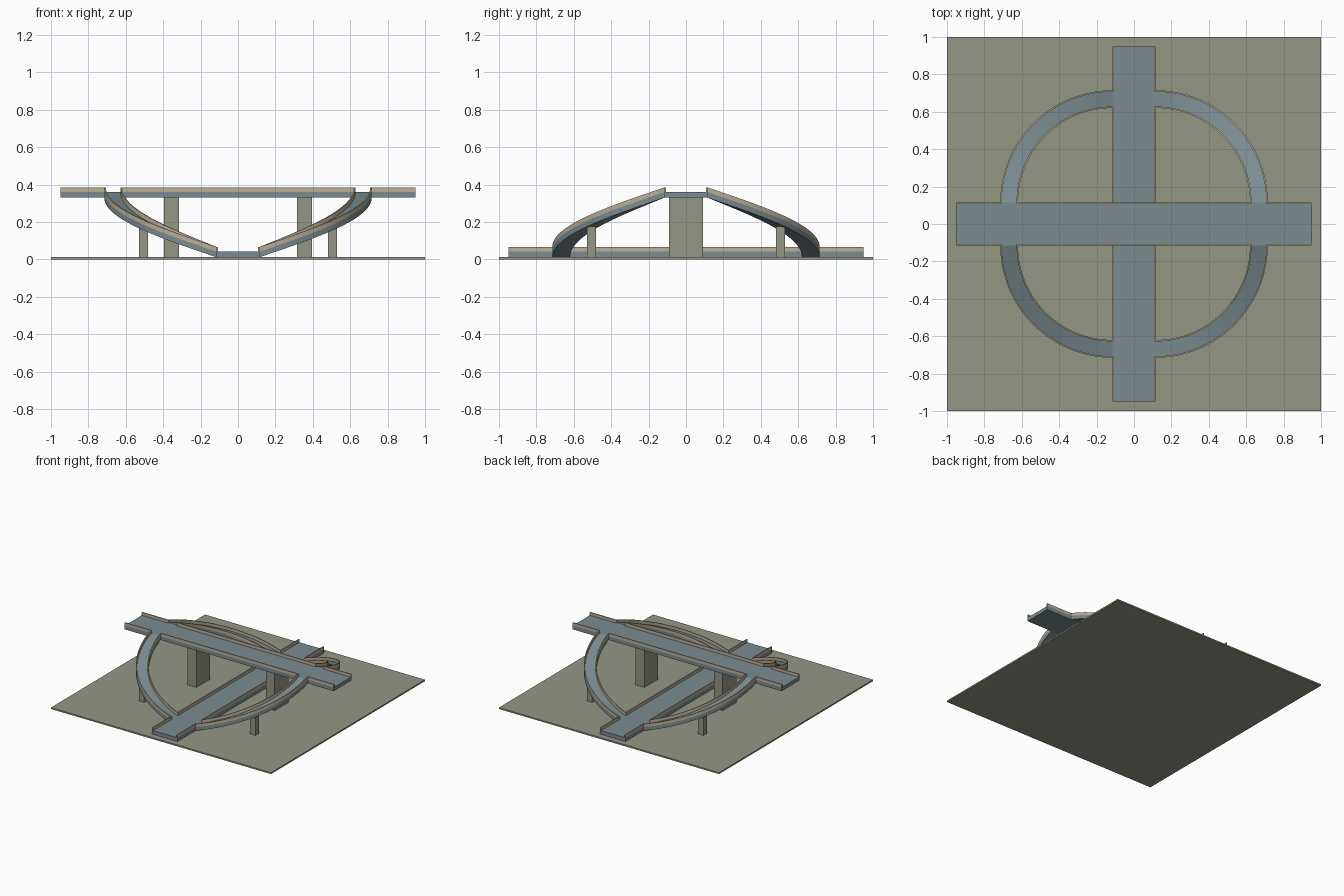
import bpy
import math

if "Cube" in bpy.data.objects:
    bpy.data.objects.remove(bpy.data.objects["Cube"])


def material(name, r, g, b):
    """Flat colour given as 0-255 display values."""
    m = bpy.data.materials.new(name)
    m.diffuse_color = [(c / 255) ** 2.2 for c in (r, g, b)] + [1]
    m.use_nodes = True
    m.node_tree.nodes["Principled BSDF"].inputs["Base Color"].default_value = m.diffuse_color
    return m


CONCRETE = material("olive concrete", 146, 149, 131)
ASPHALT = material("blue grey asphalt", 122, 139, 143)
PARAPET = material("tan parapet", 186, 173, 151)

GROUND = 0.012     # top of the ground slab
UPPER = 0.33       # underside of the upper deck
DECK = 0.03        # deck thickness
RAIL = 0.025       # parapet height above the deck
WALL = 0.008       # parapet thickness
HALF = 0.115       # half width of the main roads
LENGTH = 0.95      # half length of the main roads
R_IN, R_OUT = 0.505, 0.60   # ramp radii about the corner of the crossing
STEPS = 32


def mesh_object(name, verts, faces, mat):
    me = bpy.data.meshes.new(name)
    me.from_pydata(verts, [], faces)
    me.materials.append(mat)
    ob = bpy.data.objects.new(name, me)
    bpy.context.collection.objects.link(ob)
    return ob


def sweep(name, sections, mat):
    """Join four-point sections into a closed solid."""
    verts = [p for s in sections for p in s]
    faces = [(3, 2, 1, 0)]
    for i in range(len(sections) - 1):
        a = 4 * i
        for k in range(4):
            n = (k + 1) % 4
            faces.append((a + k, a + n, a + 4 + n, a + 4 + k))
    e = len(verts) - 4
    faces.append((e, e + 1, e + 2, e + 3))
    return mesh_object(name, verts, faces, mat)


def box(name, x0, x1, y0, y1, z0, z1, mat):
    def ring(x):
        return [(x, y0, z0), (x, y1, z0), (x, y1, z1), (x, y0, z1)]
    return sweep(name, [ring(x0), ring(x1)], mat)


def road(name, z, along_y):
    """Straight deck with parapets left open at the ramp mouths."""
    def part(label, u0, u1, v0, v1, z0, z1, mat):
        if along_y:
            box(label, v0, v1, u0, u1, z0, z1, mat)
        else:
            box(label, u0, u1, v0, v1, z0, z1, mat)

    part(name + "_deck", -LENGTH, LENGTH, -HALF, HALF, z, z + DECK, ASPHALT)
    mouth_in, mouth_out = HALF + R_IN + WALL, HALF + R_OUT - WALL
    spans = [(-LENGTH, -mouth_out), (-mouth_in, mouth_in), (mouth_out, LENGTH)]
    for v0, v1 in ((-HALF, -HALF + WALL), (HALF - WALL, HALF)):
        for u0, u1 in spans:
            part(name + "_parapet", u0, u1, v0, v1, z + DECK, z + DECK + RAIL, PARAPET)


def ramp_strip(name, sx, sy, r0, r1, h0, h1, mat):
    """Quarter arc falling evenly from the upper road to the lower road."""
    sections = []
    for i in range(STEPS + 1):
        t = i / STEPS
        c, s = math.cos(t * math.pi / 2), math.sin(t * math.pi / 2)
        z = UPPER + (GROUND - UPPER) * t
        ring = [(sx * (HALF + r * c), sy * (HALF + r * s), z + h)
                for r, h in ((r0, h0), (r0, h1), (r1, h1), (r1, h0))]
        # keep faces outward in the mirrored quadrants
        sections.append(ring if sx * sy > 0 else ring[::-1])
    sweep(name, sections, mat)


# Ground slab and the two crossing roads
box("ground", -1, 1, -1, 1, 0, GROUND, CONCRETE)
road("lower_road", GROUND, True)
road("upper_road", UPPER, False)

# Wide piers under the upper road
for s in (-1, 1):
    x = s * 0.356
    box("main_pier", x - 0.04, x + 0.04, -0.09, 0.09, GROUND, UPPER, CONCRETE)

# Four curved ramps, each with parapets and a slim pier at mid length
pier = HALF + (R_IN + R_OUT) / 2 * math.sqrt(0.5)
for sx in (-1, 1):
    for sy in (-1, 1):
        ramp_strip("ramp_deck", sx, sy, R_IN, R_OUT, 0, DECK, ASPHALT)
        for r0 in (R_IN, R_OUT - WALL):
            ramp_strip("ramp_parapet", sx, sy, r0, r0 + WALL, DECK, DECK + RAIL, PARAPET)
        x, y = sx * pier, sy * pier
        box("ramp_pier", x - 0.024, x + 0.024, y - 0.024, y + 0.024,
            GROUND, (UPPER + GROUND) / 2 + 0.006, CONCRETE)
